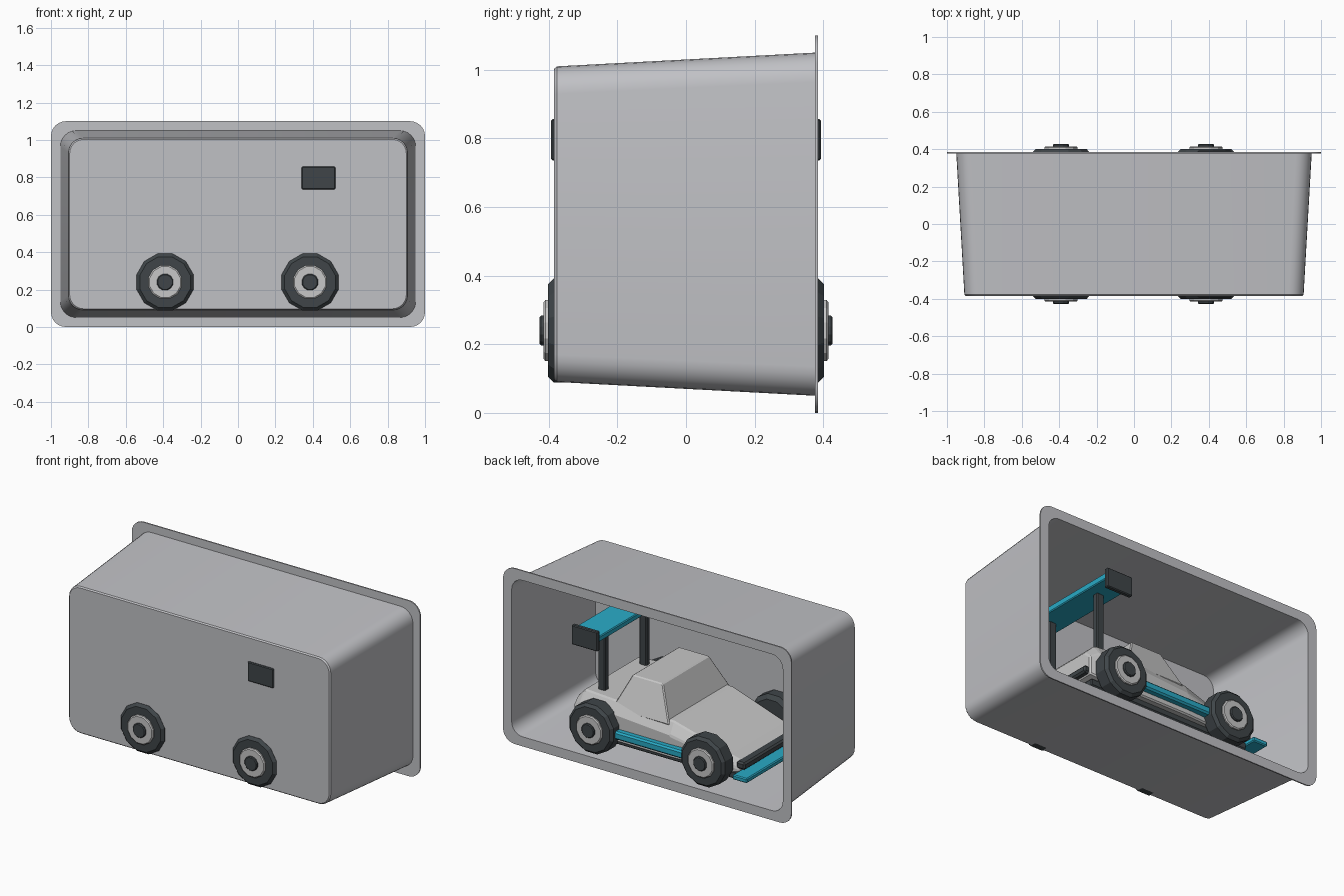
import bpy, bmesh, math
from mathutils import Vector

if "Cube" in bpy.data.objects:
    bpy.data.objects.remove(bpy.data.objects["Cube"])


def material(name, rgb):
    m = bpy.data.materials.new(name)
    m.diffuse_color = (*rgb, 1)
    m.use_nodes = True
    m.node_tree.nodes["Principled BSDF"].inputs["Base Color"].default_value = m.diffuse_color
    return m


SHELL = material("shell grey", (0.53, 0.535, 0.56))
BODY = material("body grey", (0.57, 0.57, 0.57))
DARK = material("charcoal", (0.05, 0.06, 0.066))
BLUE = material("bright blue", (0.022, 0.40, 0.56))


def finish(name, bm, mat, bevel=0.0, smooth=False):
    bmesh.ops.recalc_face_normals(bm, faces=bm.faces[:])
    me = bpy.data.meshes.new(name)
    bm.to_mesh(me)
    bm.free()
    me.materials.append(mat)
    ob = bpy.data.objects.new(name, me)
    bpy.context.collection.objects.link(ob)
    if bevel:
        mod = ob.modifiers.new("bevel", 'BEVEL')
        mod.width = bevel
        mod.segments = 1
    if smooth:
        bpy.ops.object.select_all(action='DESELECT')
        ob.select_set(True)
        bpy.context.view_layer.objects.active = ob
        bpy.ops.object.shade_smooth_by_angle(angle=math.radians(30))
    return ob


def loft(name, rings, mat, cap_start=True, cap_end=True, **kw):
    bm = bmesh.new()
    loops = [[bm.verts.new(p) for p in r] for r in rings]
    n = len(loops[0])
    for a, b in zip(loops, loops[1:]):
        for i in range(n):
            j = (i + 1) % n
            bm.faces.new((a[i], a[j], b[j], b[i]))
    if cap_start:
        bm.faces.new(loops[0])
    if cap_end:
        bm.faces.new(loops[-1])
    return finish(name, bm, mat, **kw)


def box(name, x, y, z, mat, bevel=0.006):
    rings = [[(x[0], y[0], h), (x[1], y[0], h), (x[1], y[1], h), (x[0], y[1], h)] for h in z]
    return loft(name, rings, mat, bevel=bevel)


def rounded(hx, hz, r, y, zc=0.55, seg=6):
    # rounded rectangle in the xz plane
    pts = []
    for k, (sx, sz) in enumerate(((1, 1), (-1, 1), (-1, -1), (1, -1))):
        for i in range(seg + 1):
            a = math.pi / 2 * (k + i / seg)
            pts.append((sx * (hx - r) + r * math.cos(a), y,
                        zc + sz * (hz - r) + r * math.sin(a)))
    return pts


# tray: inner floor, inner wall, flange, outer wall, outer floor
loft("display_tray", [
    rounded(0.888, 0.448, 0.07, -0.372),
    rounded(0.94, 0.49, 0.075, 0.384),
    rounded(1.0, 0.55, 0.08, 0.384),
    rounded(1.0, 0.55, 0.08, 0.376),
    rounded(0.95, 0.50, 0.085, 0.376),
    rounded(0.907, 0.46, 0.08, -0.376),
    rounded(0.90, 0.453, 0.075, -0.384),
], SHELL, smooth=True)


# car body, nose toward -x: (x, bottom, shoulder, top, half width, top half width)
def body_ring(x, bottom, shoulder, top, w, t):
    return [(x, -w, bottom), (x, w, bottom), (x, w, shoulder),
            (x, t, top), (x, -t, top), (x, -w, shoulder)]


loft("car_body", [body_ring(*s) for s in (
    (-0.57, 0.18, 0.20, 0.24, 0.28, 0.25),
    (-0.50, 0.17, 0.23, 0.27, 0.31, 0.27),
    (-0.12, 0.17, 0.31, 0.385, 0.33, 0.29),
    (0.30, 0.17, 0.34, 0.41, 0.33, 0.29),
    (0.51, 0.18, 0.34, 0.41, 0.32, 0.27),
    (0.57, 0.20, 0.31, 0.35, 0.30, 0.25))], BODY, bevel=0.008)

# tapered cabin
loft("cabin", [[(x0, -w, z), (x1, -w, z), (x1, w, z), (x0, w, z)] for x0, x1, w, z in (
    (-0.10, 0.30, 0.31, 0.36), (0.0, 0.21, 0.23, 0.565))], BODY, bevel=0.006)

box("underbody", (-0.57, 0.55), (-0.29, 0.29), (0.135, 0.18), DARK)
box("front_bumper", (-0.61, -0.55), (-0.29, 0.29), (0.205, 0.25), DARK, 0.01)
box("rear_bumper", (0.55, 0.60), (-0.29, 0.29), (0.205, 0.25), DARK, 0.01)
box("front_splitter", (-0.67, -0.57), (-0.355, 0.355), (0.165, 0.195), BLUE)

# rear wing, raised slightly at its trailing edge
wing = [(0.35, 0.78), (0.51, 0.80), (0.51, 0.84), (0.35, 0.815)]
loft("rear_wing", [[(x, y, z) for x, z in wing] for y in (-0.375, 0.375)], BLUE, bevel=0.005)


def wheel_part(name, x, side, profile, mat, steps=12):
    # revolve (radius, y) rings around the axle
    rings = [[(x + r * math.sin(2 * math.pi * (i + 0.5) / steps), side * y,
               0.24 + r * math.cos(2 * math.pi * (i + 0.5) / steps))
              for i in range(steps)] for r, y in profile]
    return loft(name, rings, mat)


for side, tag in ((-1, "left"), (1, "right")):
    def span(a, b):
        return tuple(sorted((side * a, side * b)))

    box(f"wing_endplate_{tag}", (0.34, 0.52), span(0.365, 0.393), (0.735, 0.857), DARK, 0.005)
    box(f"wing_post_{tag}", (0.405, 0.455), span(0.185, 0.225), (0.37, 0.795), DARK)
    box(f"side_skirt_{tag}", (-0.29, 0.29), span(0.31, 0.37), (0.205, 0.255), BLUE, 0.01)
    for x, end in ((-0.39, "front"), (0.385, "rear")):
        wheel_part(f"{end}_tire_{tag}", x, side,
                   [(0.13, 0.29), (0.157, 0.31), (0.157, 0.385), (0.14, 0.402)], DARK)
        wheel_part(f"{end}_rim_{tag}", x, side,
                   [(0.092, 0.39), (0.092, 0.41), (0.085, 0.415)], BODY)
        wheel_part(f"{end}_hub_{tag}", x, side,
                   [(0.045, 0.40), (0.045, 0.422), (0.04, 0.427)], DARK)

# axles
for x, end in ((-0.39, "front"), (0.385, "rear")):
    box(f"{end}_axle", (x - 0.025, x + 0.025), (-0.3, 0.3), (0.215, 0.265), DARK, 0)
